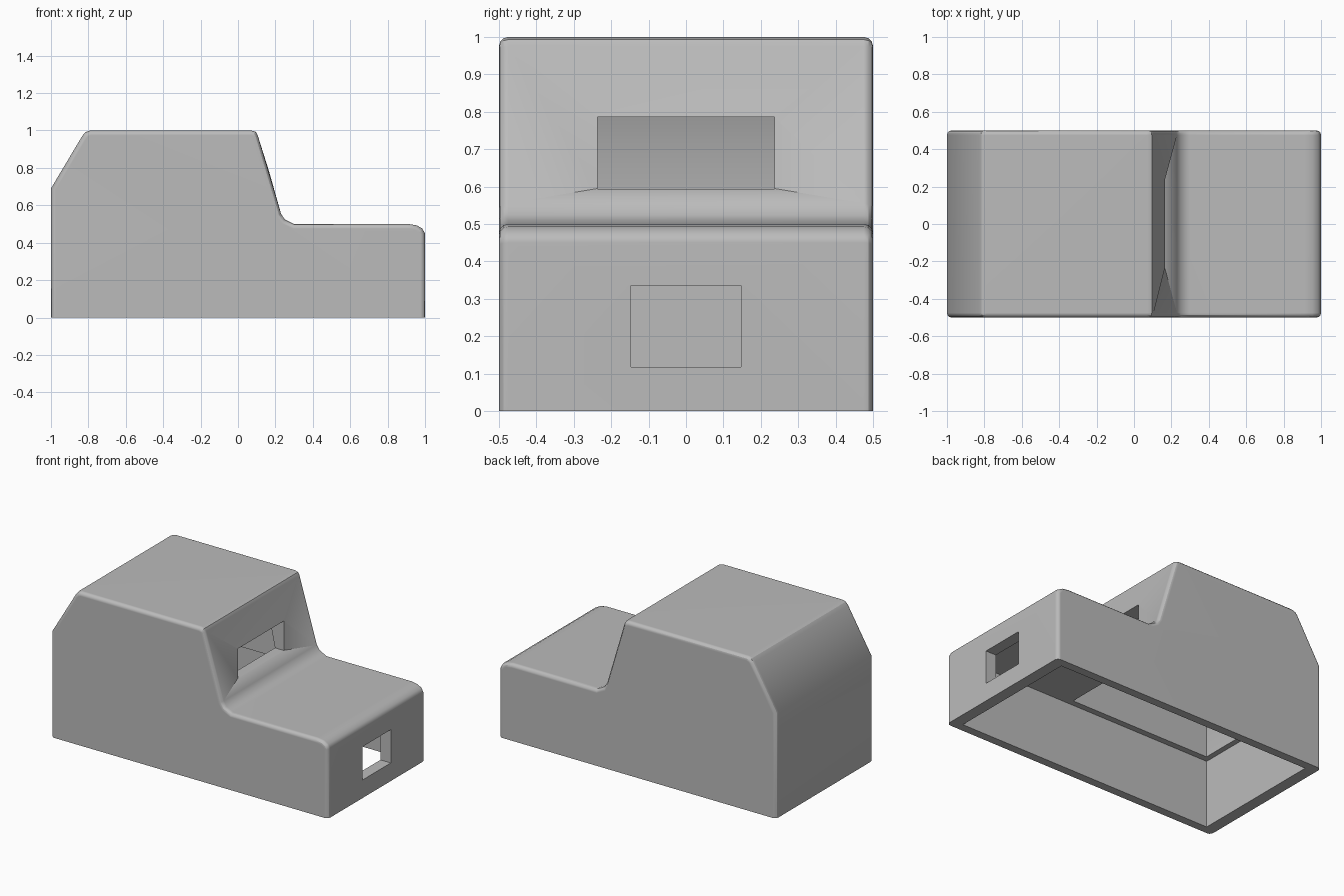
import bpy, bmesh, math

if "Cube" in bpy.data.objects:
    bpy.data.objects.remove(bpy.data.objects["Cube"], do_unlink=True)

grey = bpy.data.materials.new("plain grey")
grey.use_nodes = True
colour = (0.5, 0.5, 0.5, 1)
grey.diffuse_color = colour
for node in grey.node_tree.nodes:
    if node.type == "BSDF_PRINCIPLED":
        node.inputs["Base Color"].default_value = colour


def prism(profile, half_width):
    """Side profile (x, z) extruded across y."""
    bm = bmesh.new()
    face = bm.faces.new([bm.verts.new((x, -half_width, z)) for x, z in profile])
    out = bmesh.ops.extrude_face_region(bm, geom=[face])
    verts = [v for v in out["geom"] if isinstance(v, bmesh.types.BMVert)]
    bmesh.ops.translate(bm, verts=verts, vec=(0, 2 * half_width, 0))
    bmesh.ops.recalc_face_normals(bm, faces=bm.faces)
    return bm


def make_object(name, bm):
    mesh = bpy.data.meshes.new(name)
    bm.to_mesh(mesh)
    bm.free()
    mesh.materials.append(grey)
    obj = bpy.data.objects.new(name, mesh)
    bpy.context.collection.objects.link(obj)
    return obj


def box(x0, x1, z0, z1):
    return [(x0, z0), (x1, z0), (x1, z1), (x0, z1)]


# Outer shell: cab at -x, low hood at +x
shell = prism([(-1, 0), (1, 0), (1, 0.45), (0.985, 0.476), (0.955, 0.493), (0.91, 0.5),
               (0.3, 0.5), (0.25, 0.525), (0.23, 0.555), (0.105, 0.975), (0.095, 0.993),
               (0.07, 1), (-0.79, 1), (-0.815, 0.992), (-0.832, 0.972), (-1, 0.69)], 0.5)

# Rounded side outline, leaving the bottom rim square
outline = [e for e in shell.edges
           if abs(e.verts[0].co.y - e.verts[1].co.y) < 0.01
           and max(v.co.z for v in e.verts) > 0.01]
bmesh.ops.bevel(shell, geom=outline, offset=0.025, segments=3, profile=0.5,
                affect="EDGES", clamp_overlap=False)

# Windshield dished in towards a vertical window
shell.normal_update()
windshield = max((f for f in shell.faces if f.normal.x > 0.85 and f.normal.z > 0.1),
                 key=lambda f: f.calc_area())
middle = windshield.calc_center_median().z
bmesh.ops.inset_individual(shell, faces=[windshield], thickness=0.1)
for v in windshield.verts:
    v.co = (0.165, math.copysign(0.236, v.co.y), 0.785 if v.co.z > middle else 0.595)
body = make_object("body_shell", shell)

# Hollow interior and the two openings
cutters = {
    "lower_cavity": (box(-0.925, 0.925, -0.1, 0.44), 0.445),
    "cab_cavity": ([(-0.89, 0.4), (0.127, 0.4), (0.1, 0.6), (0.03, 0.93),
                    (-0.77, 0.93), (-0.89, 0.71)], 0.405),
    "window_opening": (box(-0.05, 0.3, 0.594, 0.786), 0.237),
    "front_opening": (box(0.85, 1.1, 0.118, 0.335), 0.147),
}
bpy.ops.object.select_all(action="DESELECT")
bpy.context.view_layer.objects.active = body
body.select_set(True)
for name, (profile, half_width) in cutters.items():
    cutter = make_object(name, prism(profile, half_width))
    cutter.hide_render = True
    mod = body.modifiers.new(name, "BOOLEAN")
    mod.operation = "DIFFERENCE"
    mod.solver = "EXACT"
    mod.object = cutter
    bpy.ops.object.modifier_apply(modifier=mod.name)
    bpy.data.objects.remove(cutter, do_unlink=True)

# Smooth rounded edges with flat panels
bpy.ops.object.shade_smooth_by_angle(angle=math.radians(30))
weighted = body.modifiers.new("flat_panels", "WEIGHTED_NORMAL")
weighted.keep_sharp = True
